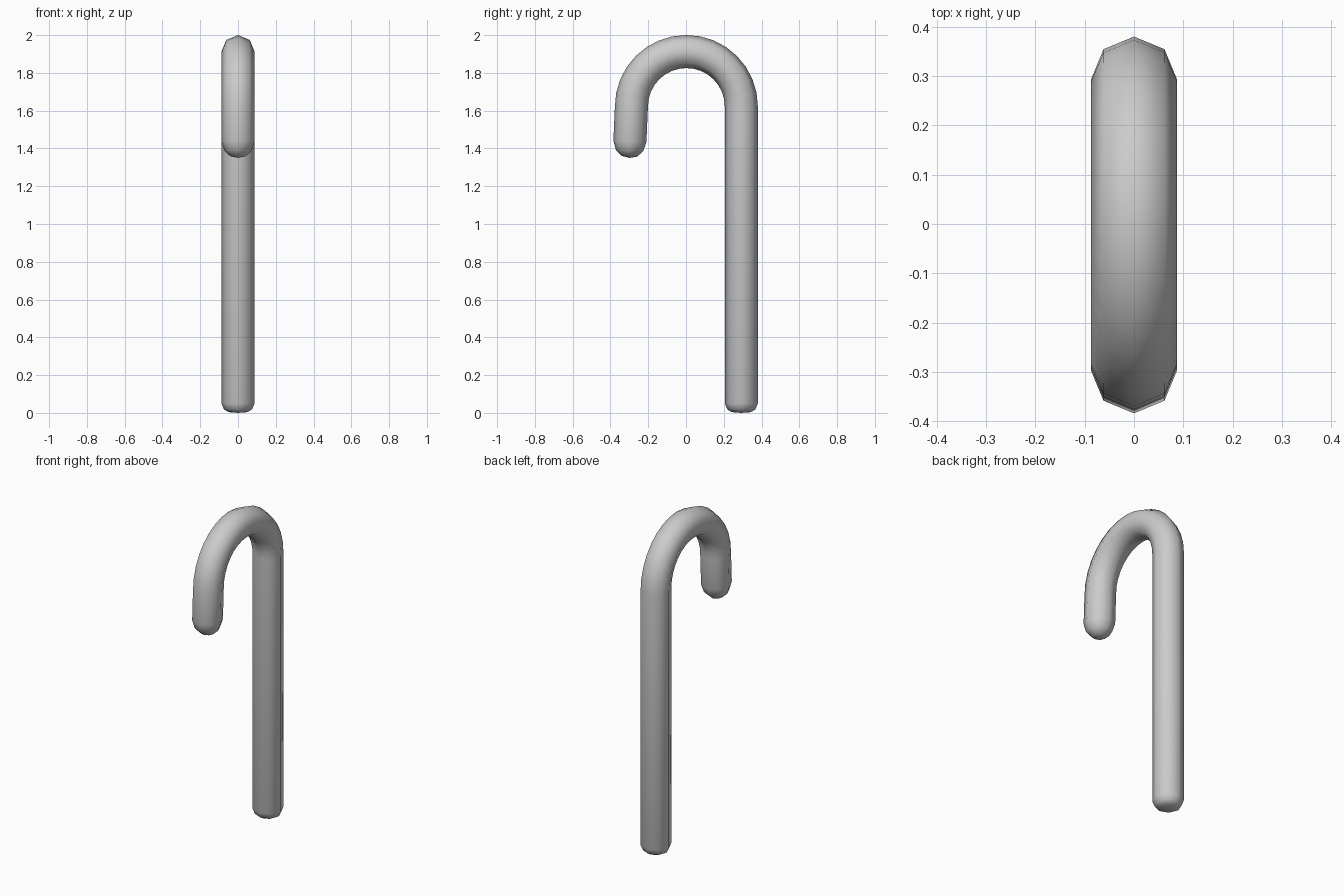
import bpy, bmesh, math

if "Cube" in bpy.data.objects:
    bpy.data.objects.remove(bpy.data.objects["Cube"])

SIDES, R = 8, 0.0875
BEND_R, CY, CZ = 0.291, 0.002, 1.622
ARC_STEPS = 16

# Stations along the cane: (y, z, direction angle in the yz plane, radius)
up = math.pi / 2
stations = [(0.293, z, up, r) for z, r in
            ((0.004, 0.05), (0.018, 0.074), (0.05, R))]
# Curved handle
for i in range(ARC_STEPS + 1):
    a = math.pi * i / ARC_STEPS
    stations.append((CY + BEND_R * math.cos(a), CZ + BEND_R * math.sin(a), a + up, R))
# Short drop with a rounded tip
down = -up - 0.05
stations += [(-0.297, 1.437, down, R), (-0.299, 1.388, down, 0.072),
             (-0.300, 1.358, down, 0.04)]

bm = bmesh.new()
rings = []
for y, z, d, r in stations:
    ny, nz = math.sin(d), -math.cos(d)      # in-plane normal
    ring = []
    for k in range(SIDES):
        t = 2 * math.pi * k / SIDES
        c = r * math.cos(t)
        ring.append(bm.verts.new((r * math.sin(t), y + ny * c, z + nz * c)))
    rings.append(ring)

# Skin between rings
for a, b in zip(rings, rings[1:]):
    for k in range(SIDES):
        n = (k + 1) % SIDES
        bm.faces.new((a[k], a[n], b[n], b[k]))

# Close both ends with a fan
for ring, tip in ((rings[0], (0, 0.293, 0)), (rings[-1], (0, -0.300, 1.35))):
    v = bm.verts.new(tip)
    for k in range(SIDES):
        bm.faces.new((ring[k], ring[(k + 1) % SIDES], v))

bmesh.ops.recalc_face_normals(bm, faces=bm.faces[:])
for f in bm.faces:
    f.smooth = True
mesh = bpy.data.meshes.new("hooked_cane")
bm.to_mesh(mesh)
bm.free()
bpy.context.collection.objects.link(bpy.data.objects.new("hooked_cane", mesh))
